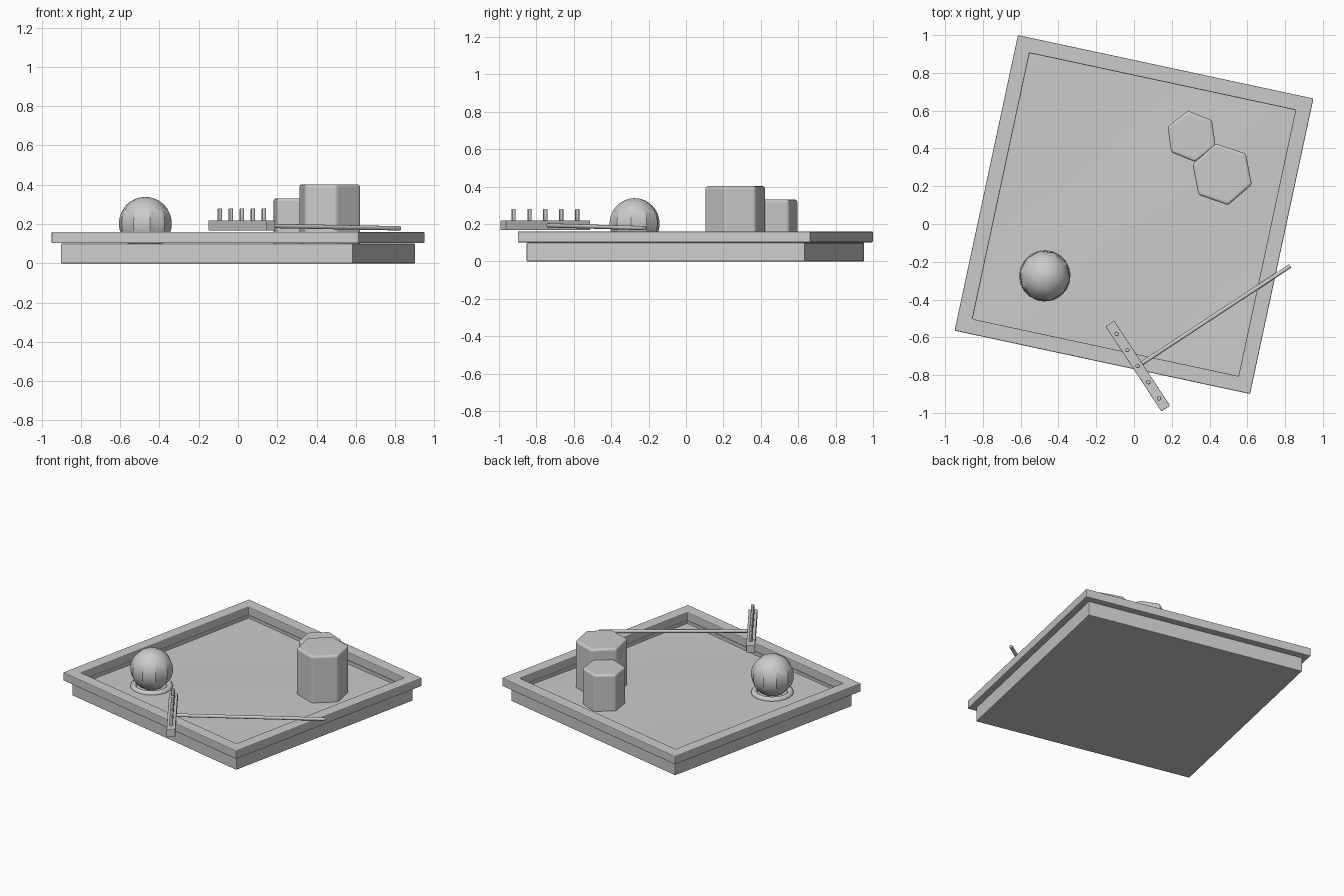
import bpy, bmesh, math
from mathutils import Vector

if "Cube" in bpy.data.objects:
    bpy.data.objects.remove(bpy.data.objects["Cube"])

TRAY_ANGLE = math.radians(-12.1)
TRAY_CENTRE = (0, 0.05, 0)
SAND_Z = 0.08


def mesh_object(name, bm, loc=(0, 0, 0), rot=0.0, bevel=0.0, segments=2):
    bmesh.ops.recalc_face_normals(bm, faces=bm.faces)
    mesh = bpy.data.meshes.new(name)
    bm.to_mesh(mesh)
    bm.free()
    ob = bpy.data.objects.new(name, mesh)
    bpy.context.collection.objects.link(ob)
    ob.location = loc
    ob.rotation_euler = (0, 0, rot)
    if bevel:
        mod = ob.modifiers.new("soft_edges", 'BEVEL')
        mod.width = bevel
        mod.segments = segments
    return ob


def smooth(ob, angle=30):
    bpy.ops.object.select_all(action='DESELECT')
    bpy.context.view_layer.objects.active = ob
    ob.select_set(True)
    bpy.ops.object.shade_smooth_by_angle(angle=math.radians(angle))


def rod(name, a, b, radius, sides=12, bevel=0.0):
    a, b = Vector(a), Vector(b)
    bm = bmesh.new()
    bmesh.ops.create_cone(bm, cap_ends=True, segments=sides, radius1=radius,
                          radius2=radius, depth=(b - a).length)
    bm.transform((b - a).to_track_quat('Z', 'Y').to_matrix().to_4x4())
    ob = mesh_object(name, bm, (a + b) / 2, bevel=bevel)
    smooth(ob)
    return ob


# Tray: square profile (half side, height) swept around four corners
def square_sweep(name, profile, closed, bevel):
    bm = bmesh.new()
    rings = [[bm.verts.new((sx * r, sy * r, z))
              for sx, sy in ((-1, -1), (1, -1), (1, 1), (-1, 1))] for r, z in profile]
    pairs = list(zip(rings, rings[1:]))
    if closed:
        pairs.append((rings[-1], rings[0]))
    else:
        bm.faces.new(rings[0])
        bm.faces.new(rings[-1])
    for lo, hi in pairs:
        for i in range(4):
            j = (i + 1) % 4
            bm.faces.new((lo[i], lo[j], hi[j], hi[i]))
    return mesh_object(name, bm, TRAY_CENTRE, TRAY_ANGLE, bevel)


square_sweep("tray_base", [(0.76, 0), (0.76, 0.1), (0.72, 0.1), (0.72, 0.04)], False, 0.004)
square_sweep("tray_rim", [(0.8, 0.102), (0.8, 0.16), (0.72, 0.16), (0.72, 0.102)], True, 0.005)

# Sand bed with very gentle undulation
bm = bmesh.new()
bmesh.ops.create_grid(bm, x_segments=40, y_segments=40, size=0.722)
for v in bm.verts:
    v.co.z = SAND_Z + 0.003 * math.sin(5 * v.co.x + 1) * math.cos(4 * v.co.y)
smooth(mesh_object("sand", bm, TRAY_CENTRE, TRAY_ANGLE))

# Round stone
bm = bmesh.new()
bmesh.ops.create_uvsphere(bm, u_segments=10, v_segments=16, radius=0.136)
smooth(mesh_object("round_stone", bm, (-0.472, -0.275, 0.202), math.radians(10)))

# Sand ridge around the round stone
bpy.ops.mesh.primitive_torus_add(location=(-0.472, -0.275, SAND_Z), major_segments=20,
                                 minor_segments=10, major_radius=0.115, minor_radius=0.02)
ridge = bpy.context.object
ridge.name = "sand_ridge"
smooth(ridge, 40)

# Hexagonal stones
for name, x, y, radius, top, angle in (("large_stone", 0.467, 0.263, 0.166, 0.402, 41),
                                       ("small_stone", 0.305, 0.464, 0.137, 0.33, 38)):
    bottom = 0.065
    bm = bmesh.new()
    bmesh.ops.create_cone(bm, cap_ends=True, segments=6, radius1=radius, radius2=radius,
                          depth=top - bottom)
    # Put the first corner on the local x axis before turning the stone
    first = bm.verts[:][0].co
    turn = math.radians(angle) - math.atan2(first.y, first.x)
    mesh_object(name, bm, (x, y, (top + bottom) / 2), turn, 0.014, 3)

# Rake resting on the rim, teeth upward
head_angle = math.radians(-56.7)
along = Vector((math.cos(head_angle), math.sin(head_angle), 0))
across = Vector((-along.y, along.x, 0))
centre = Vector((0.02, -0.752, 0.193))

bm = bmesh.new()
bmesh.ops.create_cube(bm, size=1)
bmesh.ops.scale(bm, vec=(0.538, 0.055, 0.052), verts=bm.verts)
mesh_object("rake_head", bm, centre, head_angle, 0.003)

for i in range(5):
    p = centre + along * (i - 2) * 0.102
    rod(f"rake_tooth_{i + 1}", p, p + Vector((0, 0, 0.087)), 0.012, bevel=0.004)

tip = centre + across * 0.965
tip.z = 0.178
rod("rake_handle", centre, tip, 0.0115, bevel=0.003)
